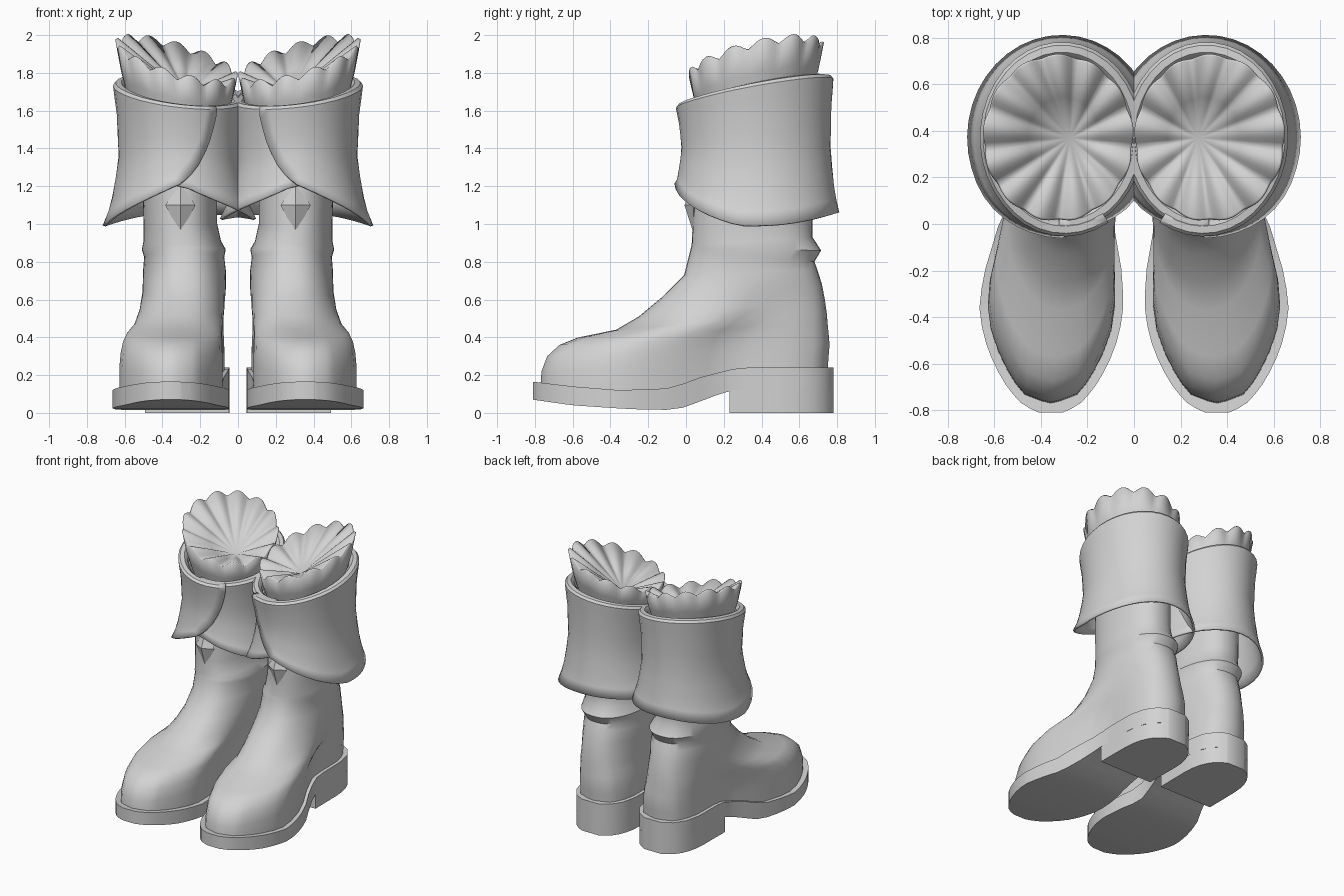
import bpy, bmesh, math
from math import sin, cos, pi, sqrt

cube = bpy.data.objects.get("Cube")
if cube:
    bpy.data.objects.remove(cube, do_unlink=True)

GREY = (0.65, 0.65, 0.65, 1)
grey = bpy.data.materials.new("plain grey")
grey.use_nodes = True
grey.diffuse_color = GREY
grey.node_tree.nodes["Principled BSDF"].inputs["Base Color"].default_value = GREY


def interp(pts, x):
    if x <= pts[0][0]:
        return pts[0][1]
    for (a, va), (b, vb) in zip(pts, pts[1:]):
        if x <= b:
            return va + (vb - va) * (x - a) / (b - a)
    return pts[-1][1]


def lerp(a, b, t):
    return a + (b - a) * t


def loft(name, rings, closed=True, cap_ends=False, angle=40, thickness=0):
    """Skin a list of equal-length rings, then mirror to the other boot."""
    bm = bmesh.new()
    rows = [[bm.verts.new(p) for p in ring] for ring in rings]
    n = len(rows[0])
    for a, b in zip(rows, rows[1:]):
        for i in range(n if closed else n - 1):
            j = (i + 1) % n
            bm.faces.new((a[i], a[j], b[j], b[i]))
    if cap_ends:
        bm.faces.new(rows[0])
        bm.faces.new(rows[-1])
    bmesh.ops.remove_doubles(bm, verts=bm.verts, dist=0.0005)
    bmesh.ops.recalc_face_normals(bm, faces=bm.faces)
    mesh = bpy.data.meshes.new(name)
    bm.to_mesh(mesh)
    bm.free()
    mesh.materials.append(grey)
    ob = bpy.data.objects.new(name, mesh)
    bpy.context.collection.objects.link(ob)
    bpy.ops.object.select_all(action='DESELECT')
    ob.select_set(True)
    bpy.context.view_layer.objects.active = ob
    bpy.ops.object.shade_smooth_by_angle(angle=math.radians(angle))
    if thickness:
        solid = ob.modifiers.new("thickness", 'SOLIDIFY')
        solid.thickness = thickness
        solid.offset = 0
    mirror = ob.modifiers.new("other boot", 'MIRROR')
    mirror.use_mirror_merge = False
    return ob


# Foot plan from toe (-1) to heel (1): half width and centre line
FOOT_HALF = [(-1, 0.05), (-0.96, 0.12), (-0.87, 0.185), (-0.74, 0.245), (-0.58, 0.293),
             (-0.42, 0.31), (-0.25, 0.297), (0, 0.25), (0.15, 0.23), (0.3, 0.222),
             (0.7, 0.222), (0.85, 0.195), (0.95, 0.14), (1, 0.07)]
FOOT_CENTRE = [(-1, 0.357), (-0.4, 0.355), (0, 0.335), (0.3, 0.27), (1, 0.265)]

# Sole: cross-sections run from toe to heel, with a curved top and arch
SOLE_TOP = [(-0.81, 0.165), (-0.6, 0.14), (-0.35, 0.12), (-0.08, 0.13),
            (0.08, 0.19), (0.28, 0.24), (0.8, 0.24)]
SOLE_BOTTOM = [(-0.81, 0.07), (-0.6, 0.04), (-0.3, 0.02), (-0.05, 0.015),
               (0.1, 0.07), (0.23, 0.12), (0.8, 0.12)]


def slab(name, v_values, top, bottom):
    rings = []
    for v in v_values:
        y = -0.015 + 0.795 * v
        cx, half = interp(FOOT_CENTRE, v), interp(FOOT_HALF, v)
        zt, zb = top(y), bottom(y)
        rings.append([(cx - half, y, zb), (cx + half, y, zb),
                      (cx + half, y, zt), (cx - half, y, zt)])
    return loft(name, rings, cap_ends=True, angle=35)


slab("sole", [-cos(pi * i / 28) for i in range(29)],
     lambda y: interp(SOLE_TOP, y), lambda y: interp(SOLE_BOTTOM, y))
slab("heel", [sin(lerp(0.315, pi / 2, i / 10)) for i in range(11)],
     lambda y: 0.121, lambda y: 0.0)

# Upper: tilted rings (front y, front z, back y, back z, shaft half width, foot share, shaft x)
UPPER = [(-0.77, 0.15, 0.75, 0.24, 0.22, 1, 0.3),
         (-0.765, 0.22, 0.755, 0.3, 0.22, 1, 0.3),
         (-0.735, 0.3, 0.76, 0.36, 0.22, 0.95, 0.3),
         (-0.67, 0.36, 0.755, 0.42, 0.22, 0.85, 0.3),
         (-0.57, 0.4, 0.75, 0.47, 0.22, 0.7, 0.3),
         (-0.37, 0.44, 0.745, 0.53, 0.22, 0.4, 0.29),
         (-0.25, 0.51, 0.735, 0.6, 0.22, 0.2, 0.285),
         (-0.13, 0.61, 0.72, 0.68, 0.22, 0, 0.285),
         (-0.01, 0.73, 0.695, 0.76, 0.22, 0, 0.283),
         (0.02, 0.85, 0.68, 0.8, 0.212, 0, 0.285),
         (0.025, 0.87, 0.715, 0.86, 0.222, 0, 0.287),
         (0.03, 0.89, 0.67, 0.93, 0.205, 0, 0.295),
         (0.035, 1.0, 0.67, 1.0, 0.195, 0, 0.305),
         (0.04, 1.5, 0.67, 1.5, 0.2, 0, 0.31)]
rings = []
for k, (fy, fz, by, bz, shaft, share, cx) in enumerate(UPPER):
    ring = []
    for i in range(40):
        t = 2 * pi * i / 40
        v = -cos(t)
        s = (v + 1) / 2
        y = lerp(fy, by, s)
        z = interp(SOLE_TOP, y) - 0.01 if k == 0 else lerp(fz, bz, s)
        round_half = shaft * abs(sin(t)) ** 0.84
        foot_half = 0.89 * interp(FOOT_HALF, v) * min(1, 4 * abs(sin(t)))
        half = lerp(round_half, foot_half, share)
        x = lerp(cx, interp(FOOT_CENTRE, v), share)
        ring.append((x + math.copysign(half, sin(t)), y, z))
    rings.append(ring)
loft("boot_upper", rings, cap_ends=True)

# Cuff: one wrapped sheet whose outer flap overlaps the inner one at the front
CUFF_RADIUS = [(0, 0.4), (0.1, 0.37), (0.25, 0.34), (0.5, 0.315), (0.8, 0.325), (1, 0.345)]


def cuff_bottom(t):
    d = abs((t + pi) % (2 * pi) - pi)
    lift = 0.07 * max(0, -cos(t)) ** 2 + 0.035 * max(0, -sin(t)) ** 2
    return 0.99 + 0.22 * max(0, 1 - d / 1.4) ** 1.2 + lift


# Rows up the wall, then the rim rolling inward
wall = [(f, 0, 0) for f in (0, 0.1, 0.2, 0.35, 0.5, 0.65, 0.8, 0.92, 1)]
rim = [(1, -0.01, 0.012), (1, -0.035, 0.014), (1, -0.055, -0.005), (1, -0.065, -0.08)]
rings = []
for f, dr, dz in wall + rim:
    start, end = -0.57 * sin(f * pi / 2), 2 * pi + 0.04
    ring = []
    for i in range(41):
        w = i / 40
        t = lerp(start, end, w)
        lap = 0.02 * max(0, 1 - w * 5) - 0.012 * max(0, w * 5 - 4)
        r = interp(CUFF_RADIUS, f) + dr + lap
        flat_front = 0.03 * (1 - f) * max(0, cos(t)) ** 2
        ry = 0.215 + 0.55 * interp(CUFF_RADIUS, f) + dr + lap - flat_front
        top = 1.69 - 0.075 * cos(t) + 0.04 * sin(t)
        ring.append((0.31 + r * sin(t), 0.37 - ry * cos(t),
                     lerp(cuff_bottom(t), top, f) + dz))
    rings.append(ring)
loft("folded_cuff", rings, closed=False, thickness=0.014)

# Ruffle: scalloped fan, tilted back and outward, pleated to its centre
PETALS = 13


def ruffle_ring(scale, height, wave):
    ring = []
    for i in range(PETALS * 8):
        t = 2 * pi * i / (PETALS * 8)
        petal = sqrt(sin(PETALS / 2 * t) ** 2 + 0.04) - 0.6
        r = scale + 0.035 * wave * petal
        u, v = sin(t), -cos(t)
        base = 1.6 + 0.07 * v + 0.04 * u
        lip = 1.865 + 0.08 * v + 0.09 * u + 0.05 * wave * petal
        ring.append((0.325 + 0.32 * r * u - 0.04 * (1 - scale),
                     0.37 + 0.355 * r * v, lerp(base, lip, height)))
    return ring


centre = [(0.275, 0.37, 1.69)] * (PETALS * 8)
outer, inner = ruffle_ring(1, 0.98, 1), ruffle_ring(0.975, 1, 1)
middle = [tuple(lerp(a, b, 0.5) for a, b in zip(p, c)) for p, c in zip(inner, centre)]
loft("ruffle_lining", [ruffle_ring(0.8, 0, 0), ruffle_ring(0.92, 0.5, 0.8),
                       outer, inner, middle, centre], angle=150)

# Stud: shallow four-sided point hanging under the cuff opening
stud = []
for radius, z in ((0, 0.95), (0.08, 1.1), (0, 1.21)):
    stud.append([(0.305 + radius * sin(a), 0.04 - 0.6 * radius * cos(a), z)
                 for a in (0, pi / 2, pi, 3 * pi / 2)])
loft("front_stud", stud, angle=10)
